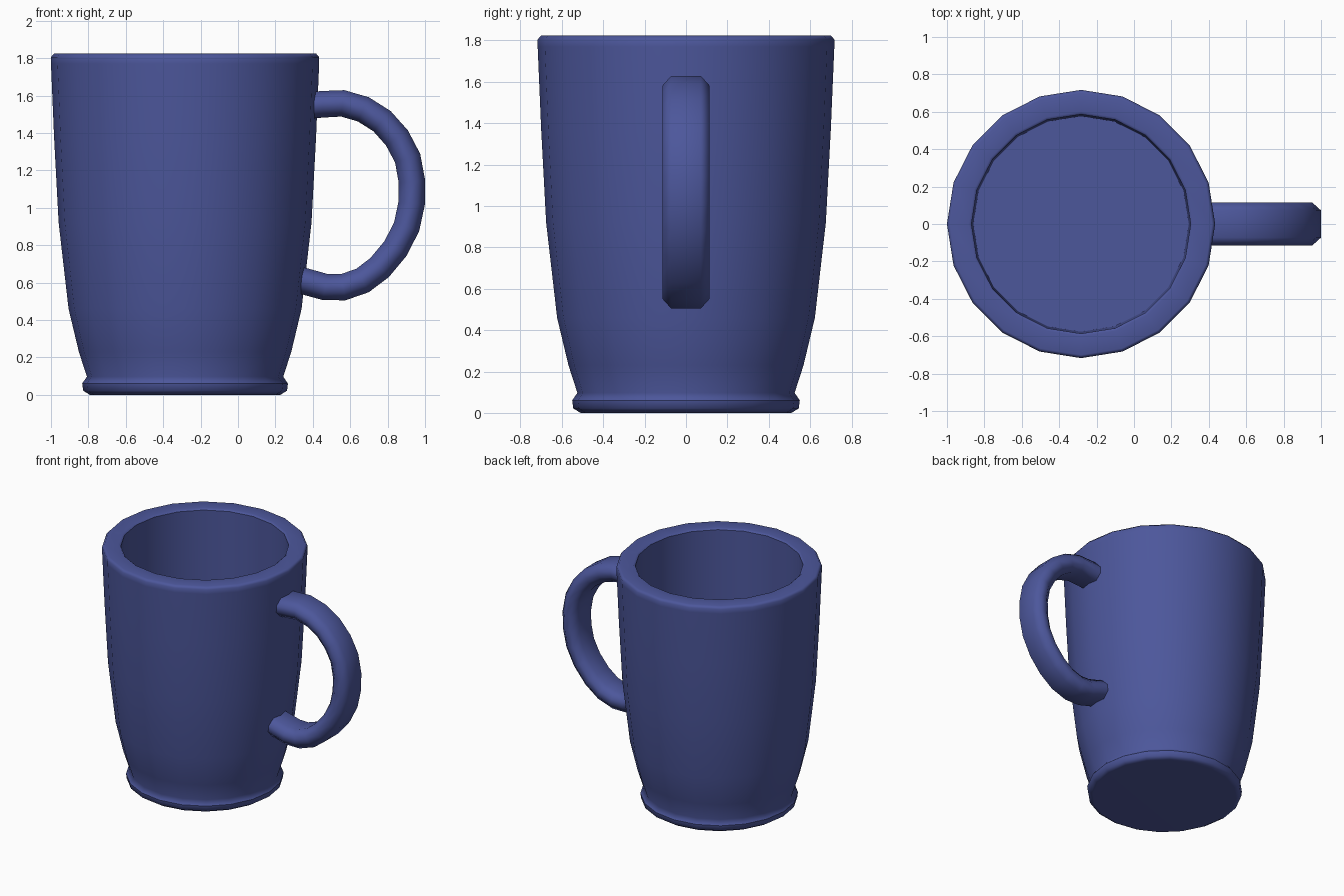
import bpy, bmesh, math
from mathutils import Vector

if "Cube" in bpy.data.objects:
    bpy.data.objects.remove(bpy.data.objects["Cube"])

CX = -0.283   # axis of the cup
SIDES = 20

blue = bpy.data.materials.new("blue_glaze")
blue.diffuse_color = (0.073, 0.095, 0.33, 1)
blue.use_nodes = True
blue.node_tree.nodes["Principled BSDF"].inputs["Base Color"].default_value = blue.diffuse_color


def finish(name, bm, sharp_heights=()):
    """Turn the bmesh into a smooth object, creased at the given ring heights."""
    bmesh.ops.recalc_face_normals(bm, faces=bm.faces[:])
    for f in bm.faces:
        f.smooth = True
    for e in bm.edges:
        e.smooth = (e.calc_face_angle(0) < math.radians(70) and not any(
            all(abs(v.co.z - z) < 1e-4 for v in e.verts) for z in sharp_heights))
    mesh = bpy.data.meshes.new(name)
    bm.to_mesh(mesh)
    bm.free()
    obj = bpy.data.objects.new(name, mesh)
    bpy.context.collection.objects.link(obj)
    mesh.materials.append(blue)
    mod = obj.modifiers.new("even_shading", 'WEIGHTED_NORMAL')
    mod.keep_sharp = True
    return obj


def loft(bm, rings):
    """Join consecutive closed rings with quads and cap both ends."""
    loops = [[bm.verts.new(p) for p in ring] for ring in rings]
    n = len(loops[0])
    for a, b in zip(loops, loops[1:]):
        for i in range(n):
            j = (i + 1) % n
            bm.faces.new((a[i], a[j], b[j], b[i]))
    bm.faces.new(loops[0])
    bm.faces.new(loops[-1])


# Cup: outside from the foot to the rim, then down inside to the floor
profile = [(0.51, 0.0), (0.545, 0.022), (0.55, 0.06), (0.525, 0.097),
           (0.568, 0.23), (0.623, 0.46), (0.676, 0.92), (0.70, 1.37),
           (0.717, 1.77), (0.717, 1.805), (0.70, 1.825),
           (0.60, 1.825), (0.586, 1.812), (0.576, 0.36)]
bm = bmesh.new()
loft(bm, [[(CX + r * math.cos(math.tau * i / SIDES),
            r * math.sin(math.tau * i / SIDES), z) for i in range(SIDES)]
          for r, z in profile])
finish("cup", bm, (0.06, 1.812))

# Handle: chamfered flat section swept along a C-shaped path
path = [(0.36, 1.545), (0.45, 1.553), (0.56, 1.558), (0.67, 1.526),
        (0.77, 1.463), (0.85, 1.373), (0.907, 1.265), (0.93, 1.14),
        (0.928, 1.022), (0.902, 0.90), (0.843, 0.783), (0.757, 0.68),
        (0.666, 0.611), (0.562, 0.575), (0.466, 0.576), (0.325, 0.615)]
section = [(0.114, 0.024), (0.072, 0.071), (-0.072, 0.071), (-0.114, 0.024),
           (-0.114, -0.024), (-0.072, -0.071), (0.072, -0.071), (0.114, -0.024)]
pts = [Vector((x, 0, z)) for x, z in path]
rings = []
for i, p in enumerate(pts):
    t = (pts[min(i + 1, len(pts) - 1)] - pts[max(i - 1, 0)]).normalized()
    out = Vector((-t.z, 0, t.x))
    rings.append([p + out * h + Vector((0, w, 0)) for w, h in section])
bm = bmesh.new()
loft(bm, rings)
finish("handle", bm)
